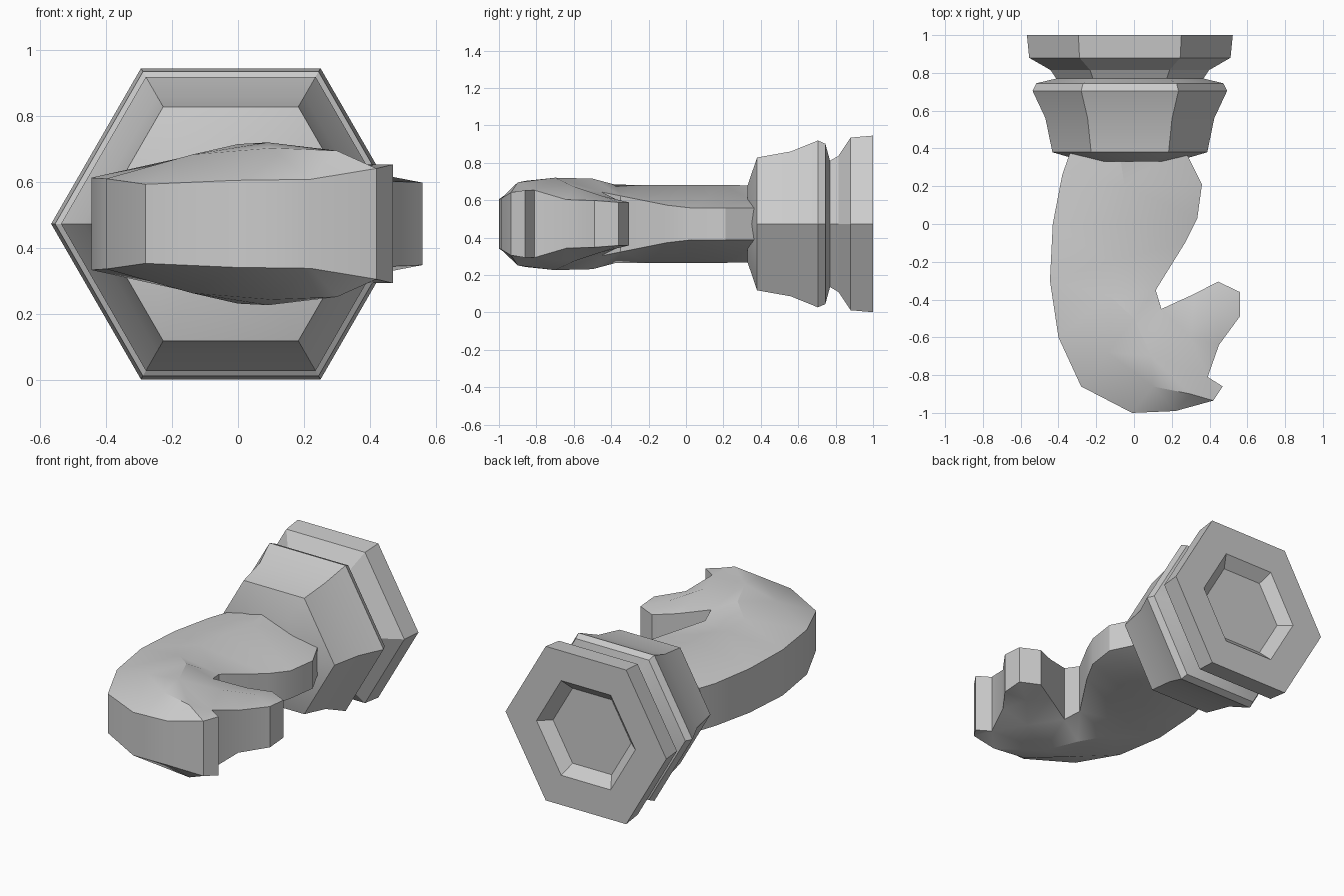
import bpy, bmesh, math
from mathutils import Vector
from mathutils.geometry import delaunay_2d_cdt

if "Cube" in bpy.data.objects:
    bpy.data.objects.remove(bpy.data.objects["Cube"])

CZ = 0.473   # height of the mid plane


def finish(name, bm, angle):
    bmesh.ops.recalc_face_normals(bm, faces=bm.faces[:])
    mesh = bpy.data.meshes.new(name)
    bm.to_mesh(mesh)
    bm.free()
    obj = bpy.data.objects.new(name, mesh)
    bpy.context.collection.objects.link(obj)
    bpy.ops.object.select_all(action='DESELECT')
    obj.select_set(True)
    bpy.context.view_layer.objects.active = obj
    bpy.ops.object.shade_smooth_by_angle(angle=math.radians(angle))
    return obj


# Hexagonal stepped mount: (y, corner radius), front cap to recess floor
profile = [(0.33, 0.24), (0.38, 0.41), (0.56, 0.447), (0.705, 0.515),
           (0.745, 0.495), (0.77, 0.39), (0.815, 0.42), (0.88, 0.533),
           (1.0, 0.545), (1.0, 0.335), (0.94, 0.265)]
bm = bmesh.new()
rings = []
for y, r in profile:
    rings.append([bm.verts.new((-0.022 + r * math.cos(k * math.pi / 3), y,
                                CZ + r * math.sin(k * math.pi / 3)))
                  for k in range(6)])
for a, b in zip(rings, rings[1:]):
    for k in range(6):
        j = (k + 1) % 6
        bm.faces.new((a[k], a[j], b[j], b[k]))
bm.faces.new(rings[0])
bm.faces.new(rings[-1])
finish("hex_mount", bm, 20)

# Curved hook: outline (x, y, half thickness of the side wall)
rim = [(-0.32, 0.43, 0.13), (-0.38, 0.26, 0.13), (-0.43, 0.0, 0.135),
       (-0.445, -0.3, 0.14), (-0.4, -0.6, 0.137), (-0.28, -0.86, 0.12),
       (-0.01, -1.0, 0.132), (0.22, -0.99, 0.135), (0.42, -0.935, 0.168),
       (0.47, -0.86, 0.18), (0.39, -0.81, 0.18), (0.45, -0.64, 0.13),
       (0.56, -0.49, 0.125), (0.56, -0.36, 0.115), (0.445, -0.305, 0.115),
       (0.32, -0.37, 0.13), (0.145, -0.45, 0.17), (0.115, -0.35, 0.15),
       (0.27, -0.1, 0.1), (0.335, 0.03, 0.085), (0.36, 0.21, 0.085),
       (0.25, 0.43, 0.085)]
# Raised ridge of the hook: (x, y, half thickness)
ridge = [(-0.08, 0.4, 0.205), (-0.05, 0.2, 0.208), (-0.09, 0.0, 0.208),
         (-0.13, -0.2, 0.208), (-0.13, -0.38, 0.21), (0.0, -0.5, 0.242),
         (0.09, -0.7, 0.247), (-0.14, -0.68, 0.21), (0.1, -0.86, 0.23),
         (0.3, -0.9, 0.222), (0.3, -0.6, 0.2), (0.43, -0.45, 0.15)]
pts = rim + ridge
n = len(rim)
edges = [(i, (i + 1) % n) for i in range(n)]
_, _, tris, origin, _, _ = delaunay_2d_cdt(
    [Vector(p[:2]) for p in pts], edges, [], 1, 1e-5)

bm = bmesh.new()
top, bottom = ([bm.verts.new((x, y, CZ + s * h)) for x, y, h in pts]
               for s in (1, -1))
for t in tris:
    ids = [origin[i][0] for i in t]
    bm.faces.new([top[i] for i in ids])
    bm.faces.new([bottom[i] for i in reversed(ids)])
for i, j in edges:
    bm.faces.new((top[i], top[j], bottom[j], bottom[i]))
finish("hook", bm, 32)
